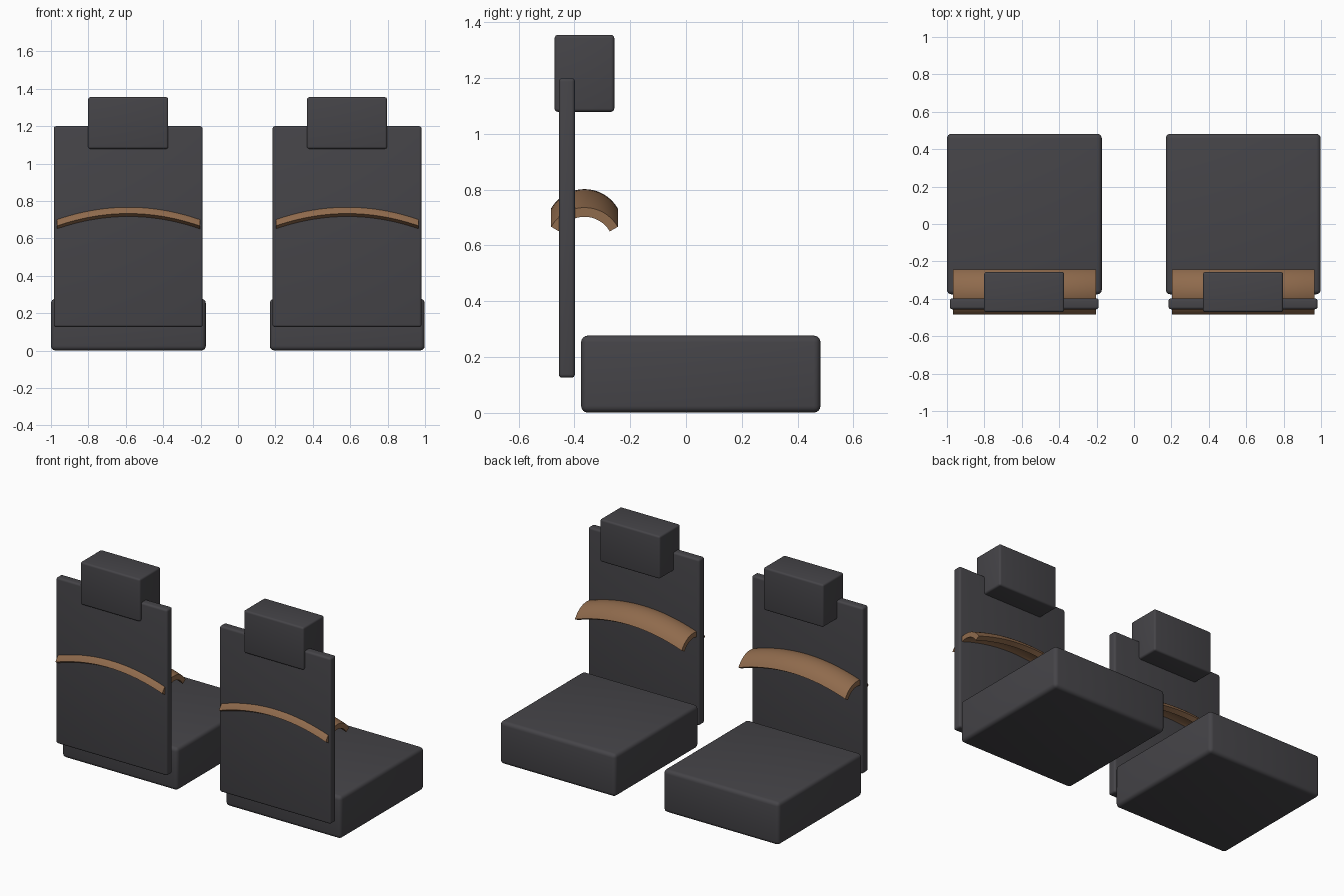
import bpy, bmesh, math

cube = bpy.data.objects.get("Cube")
if cube:
    bpy.data.objects.remove(cube, do_unlink=True)


def material(name, color):
    mat = bpy.data.materials.new(name)
    mat.use_nodes = True
    mat.diffuse_color = color
    mat.node_tree.nodes["Principled BSDF"].inputs["Base Color"].default_value = color
    return mat


FABRIC = material("charcoal fabric", (0.06, 0.058, 0.065, 1))
LEATHER = material("tan leather", (0.275, 0.145, 0.073, 1))


def finish(name, bm, mat, location):
    bmesh.ops.recalc_face_normals(bm, faces=bm.faces)
    mesh = bpy.data.meshes.new(name)
    bm.to_mesh(mesh)
    bm.free()
    mesh.materials.append(mat)
    obj = bpy.data.objects.new(name, mesh)
    obj.location = location
    bpy.context.collection.objects.link(obj)
    bpy.ops.object.select_all(action='DESELECT')
    obj.select_set(True)
    bpy.context.view_layer.objects.active = obj
    bpy.ops.object.shade_smooth_by_angle(angle=math.radians(35))
    return obj


def padded_box(name, location, size, radius):
    bm = bmesh.new()
    bmesh.ops.create_cube(bm, size=1)
    bmesh.ops.scale(bm, vec=size, verts=bm.verts)
    bmesh.ops.bevel(bm, geom=bm.edges[:], offset=radius, segments=4,
                    profile=0.5, affect='EDGES')
    return finish(name, bm, FABRIC, location)


def arched_strap(name, location, half_length, sag, outer, inner, spread):
    # Curved cross-section swept along a shallow arch
    steps, stations = 16, 24
    angles = [spread * (2 * i / steps - 1) for i in range(steps + 1)]
    profile = [(outer * math.sin(a), outer * math.cos(a)) for a in angles]
    profile += [(inner * math.sin(a), inner * math.cos(a)) for a in reversed(angles)]
    bm = bmesh.new()
    rings = []
    for s in range(stations + 1):
        t = 2 * s / stations - 1
        rings.append([bm.verts.new((t * half_length, y, z - sag * t * t))
                      for y, z in profile])
    n = len(profile)
    for a, b in zip(rings, rings[1:]):
        for i in range(n):
            j = (i + 1) % n
            bm.faces.new((a[i], a[j], b[j], b[i]))
    # End caps as strips of quads
    for ring in (rings[0], rings[-1]):
        for i in range(steps):
            bm.faces.new((ring[i], ring[i + 1], ring[n - 2 - i], ring[n - 1 - i]))
    return finish(name, bm, LEATHER, location)


# Two matching seats side by side
for side, x in (("right", -0.586), ("left", 0.584)):
    padded_box(side + "_seat_cushion", (x, 0.053, 0.139), (0.828, 0.858, 0.276), 0.024)
    padded_box(side + "_backrest", (x - 0.001, -0.427, 0.663), (0.796, 0.058, 1.074), 0.013)
    padded_box(side + "_headrest", (x - 0.001, -0.364, 1.217), (0.428, 0.214, 0.276), 0.012)
    arched_strap(side + "_strap", (x, -0.364, 0.664), 0.382, 0.066,
                 0.138, 0.105, math.radians(60))
